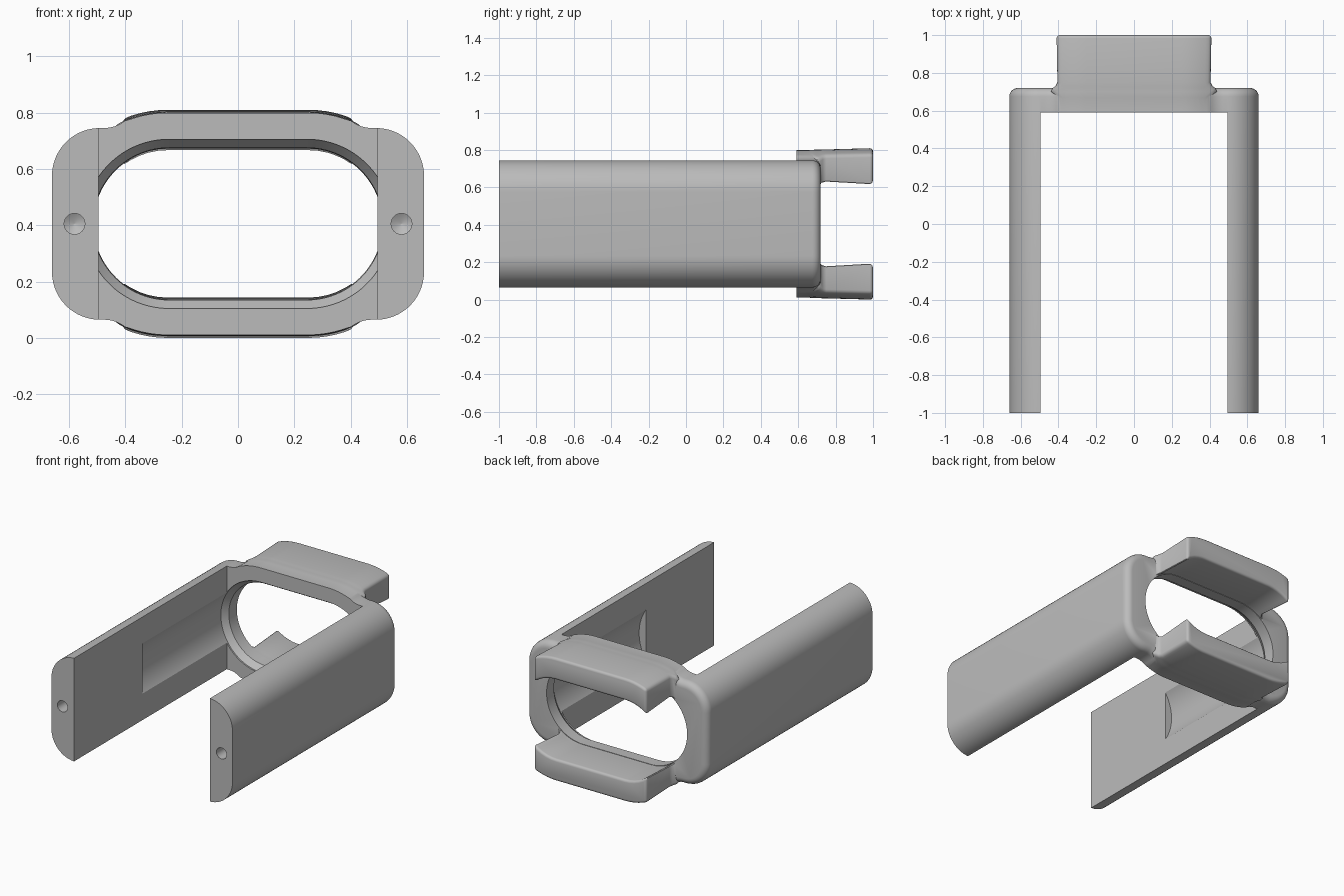
import bpy, bmesh, math
from mathutils import Matrix, Vector

if "Cube" in bpy.data.objects:
    bpy.data.objects.remove(bpy.data.objects["Cube"])

ZC = 0.405      # height of the symmetry plane
CX = 0.25       # centre of the large end arcs

grey = bpy.data.materials.new("plain_grey")
grey.use_nodes = True
COLOUR = (0.5, 0.5, 0.5, 1)
grey.diffuse_color = COLOUR
grey.node_tree.nodes["Principled BSDF"].inputs["Base Color"].default_value = COLOUR


def arc(cx, cz, r, a0, a1, n):
    """Points on an arc, angles in degrees."""
    angles = [math.radians(a0 + (a1 - a0) * i / n) for i in range(n + 1)]
    return [(cx + r * math.cos(a), cz + r * math.sin(a)) for a in angles]


def mirror4(q):
    """Clockwise closed loop from its top right quarter."""
    return (q + [(x, -z) for x, z in reversed(q)]
            + [(-x, -z) for x, z in q] + [(-x, z) for x, z in reversed(q)])


def inset(loop, d):
    """Move a clockwise loop inwards by d."""
    out = []
    for i, (x, z) in enumerate(loop):
        a, b = loop[i - 1], loop[(i + 1) % len(loop)]
        t = Vector((b[0] - a[0], b[1] - a[1])).normalized()
        out.append((x + t.y * d, z - t.x * d))
    return out


def loft(sections):
    """Closed bmesh solid through (y, loop) sections."""
    bm = bmesh.new()
    rings = [[bm.verts.new((x, y, z + ZC)) for x, z in loop] for y, loop in sections]
    n = len(rings[0])
    for a, b in zip(rings, rings[1:]):
        for i in range(n):
            j = (i + 1) % n
            bm.faces.new((a[i], a[j], b[j], b[i]))
    bm.faces.new(rings[0])
    bm.faces.new(rings[-1])
    bmesh.ops.recalc_face_normals(bm, faces=bm.faces)
    return bm, rings


def make(name, bm):
    bmesh.ops.recalc_face_normals(bm, faces=bm.faces)
    mesh = bpy.data.meshes.new(name)
    bm.to_mesh(mesh)
    bm.free()
    mesh.materials.append(grey)
    ob = bpy.data.objects.new(name, mesh)
    bpy.context.collection.objects.link(ob)
    return ob


def combine(target, other, operation):
    """Apply a boolean and remove the helper."""
    bpy.context.view_layer.objects.active = target
    mod = target.modifiers.new("combine", "BOOLEAN")
    mod.operation, mod.object, mod.solver = operation, other, "EXACT"
    bpy.ops.object.modifier_apply(modifier=mod.name)
    bpy.data.objects.remove(other)


# Frame: outline of arms and back plate, with a rounded back edge
quarter = (arc(CX, 0, 0.394, 90, 70, 6)
           + arc(0.475, 0.46, 0.12, 232, 268, 6)
           + arc(0.49, 0.17, 0.17, 88, 0, 14))
outline = mirror4(quarter)
R, BACK = 0.045, 0.72
sections = [(-1, outline)]
for k in range(7):
    a = math.radians(15 * k)
    sections.append((BACK - R + R * math.sin(a), inset(outline, R * (1 - math.cos(a)))))
frame = make("frame", loft(sections)[0])


# Lips: flared tongues behind the plate, above and below the opening
def lip_loop(half, outer, inner, side):
    def edge(r):
        end = math.degrees(math.acos((half - CX) / r))
        right = arc(CX, 0, r, 90, end, 5)
        return [(-x, z) for x, z in reversed(right)] + right
    loop = edge(outer) + edge(inner)[::-1]
    return [(x, z * side) for x, z in loop]


LIP = [(0.60, 0.400, 0.385, 0.275), (0.67, 0.405, 0.396, 0.272),
       (0.70, 0.440, 0.397, 0.271), (0.72, 0.430, 0.397, 0.270),
       (0.73, 0.415, 0.398, 0.270), (0.75, 0.405, 0.398, 0.269),
       (1.00, 0.410, 0.405, 0.261)]
for name, side in (("upper_lip", 1), ("lower_lip", -1)):
    bm, rings = loft([(y, lip_loop(h, o, i, side)) for y, h, o, i in LIP])
    n = len(rings[0])
    corners = (0, n // 2 - 1, n // 2, n - 1)
    edges = [bm.edges.get((a[c], b[c])) for a, b in zip(rings, rings[1:]) for c in corners]
    edges += [bm.edges.get((rings[-1][i], rings[-1][(i + 1) % n])) for i in range(n)]
    bmesh.ops.bevel(bm, geom=edges, offset=0.018, segments=3, profile=0.5,
                    affect="EDGES", clamp_overlap=True)
    combine(frame, make(name, bm), "UNION")

# Gap between the arms
bm = bmesh.new()
bmesh.ops.create_cube(bm, size=1, matrix=Matrix.Translation((0, -0.455, ZC))
                      @ Matrix.Diagonal((0.99, 2.09, 2, 1)))
combine(frame, make("gap_cutter", bm), "DIFFERENCE")

# Opening through the plate, with a chamfer and hollows in the arms
def stadium(r):
    return mirror4(arc(CX - 0.005, 0, r, 90, 2, 24))


bm, _ = loft([(y, stadium(r)) for y, r in
              ((-0.29, 0.3), (0.60, 0.3), (0.64, 0.27), (0.735, 0.267))])
combine(frame, make("opening_cutter", bm), "DIFFERENCE")

# Drilled holes in the arm ends
for s in (-1, 1):
    circle = [(x + s * 0.58, z) for x, z in arc(0, 0, 1, 360, 15, 23)]
    ring = lambda r: [(s * 0.58 + x * r, z * r) for x, z in arc(0, 0, 1, 360, 15, 23)]
    bm, _ = loft([(-1.05, ring(0.037)), (-0.9, ring(0.037)), (-0.88, ring(0.002))])
    combine(frame, make("hole_cutter", bm), "DIFFERENCE")

# Smooth curves, crisp edges
bpy.ops.object.select_all(action="DESELECT")
frame.select_set(True)
bpy.context.view_layer.objects.active = frame
bpy.ops.object.shade_smooth_by_angle(angle=math.radians(32))
